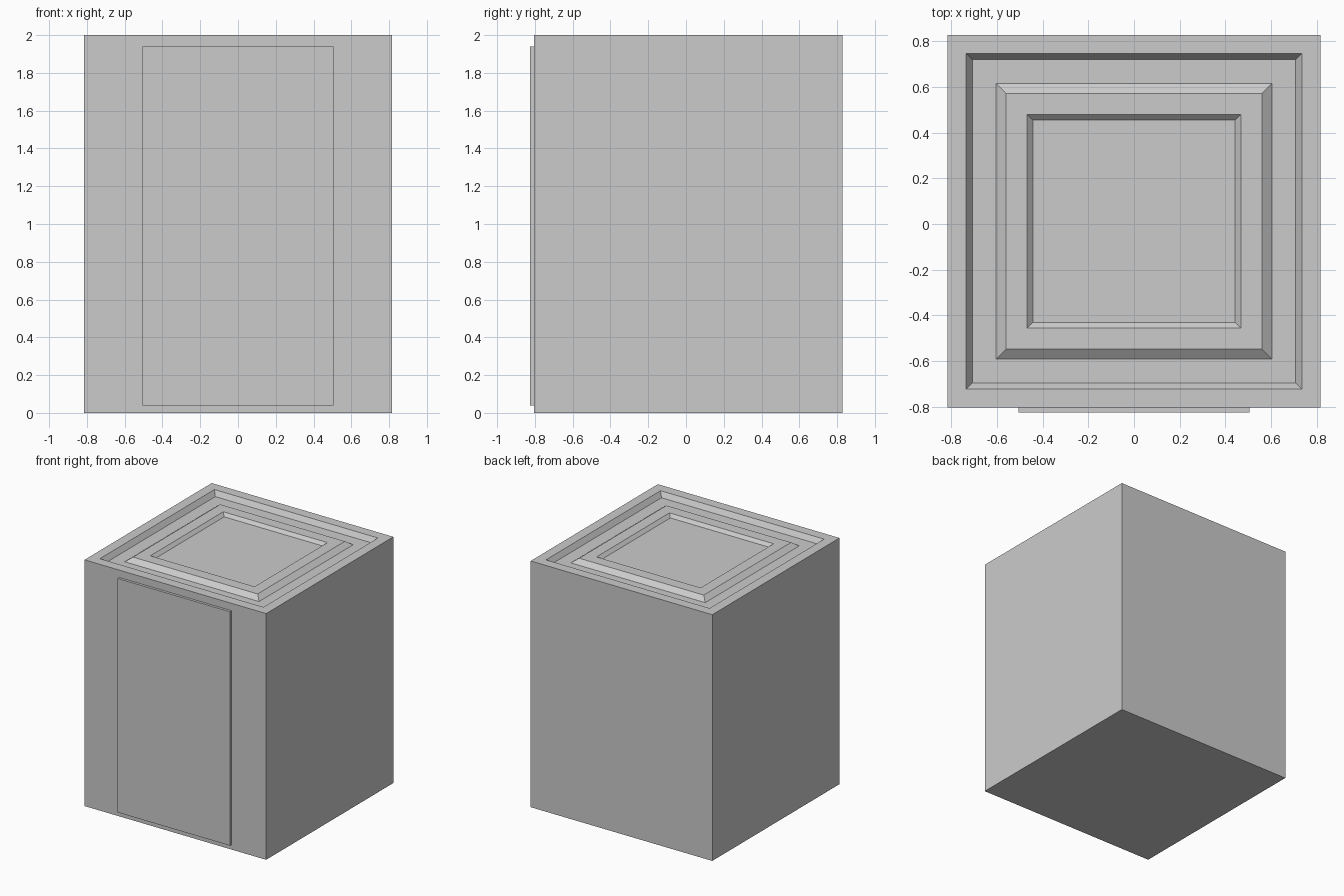
import bpy, bmesh

if "Cube" in bpy.data.objects:
    bpy.data.objects.remove(bpy.data.objects["Cube"])

CY = 0.012  # centre of the body in y


def finish(name, bm):
    bmesh.ops.recalc_face_normals(bm, faces=bm.faces[:])
    mesh = bpy.data.meshes.new(name)
    bm.to_mesh(mesh)
    bm.free()
    obj = bpy.data.objects.new(name, mesh)
    bpy.context.collection.objects.link(obj)
    return obj


def square_ring(bm, half, z):
    corners = ((-1, -1), (1, -1), (1, 1), (-1, 1))
    return [bm.verts.new((half * x, CY + half * y, z)) for x, y in corners]


# Cabinet body: nested square rings form the sides and the stepped top
profile = [
    (0.816, 0.0), (0.816, 2.0),      # outer walls
    (0.735, 2.0), (0.708, 1.96),     # rim and outer channel wall
    (0.604, 1.96), (0.56, 1.993),    # channel floor and raised slope
    (0.468, 1.993), (0.443, 1.968),  # raised border and centre recess
]
bm = bmesh.new()
rings = [square_ring(bm, half, z) for half, z in profile]
bm.faces.new(rings[0][::-1])
for a, b in zip(rings, rings[1:]):
    for i in range(4):
        j = (i + 1) % 4
        bm.faces.new((a[i], a[j], b[j], b[i]))
bm.faces.new(rings[-1])
finish("cabinet_body", bm)

# Thin door panel on the front
bm = bmesh.new()
bmesh.ops.create_cube(bm, size=1)
front, back, bottom, top = -0.825, -0.80, 0.04, 1.94
for v in bm.verts:
    v.co.x *= 1.01
    v.co.y = front if v.co.y < 0 else back
    v.co.z = bottom if v.co.z < 0 else top
finish("front_door_panel", bm)
